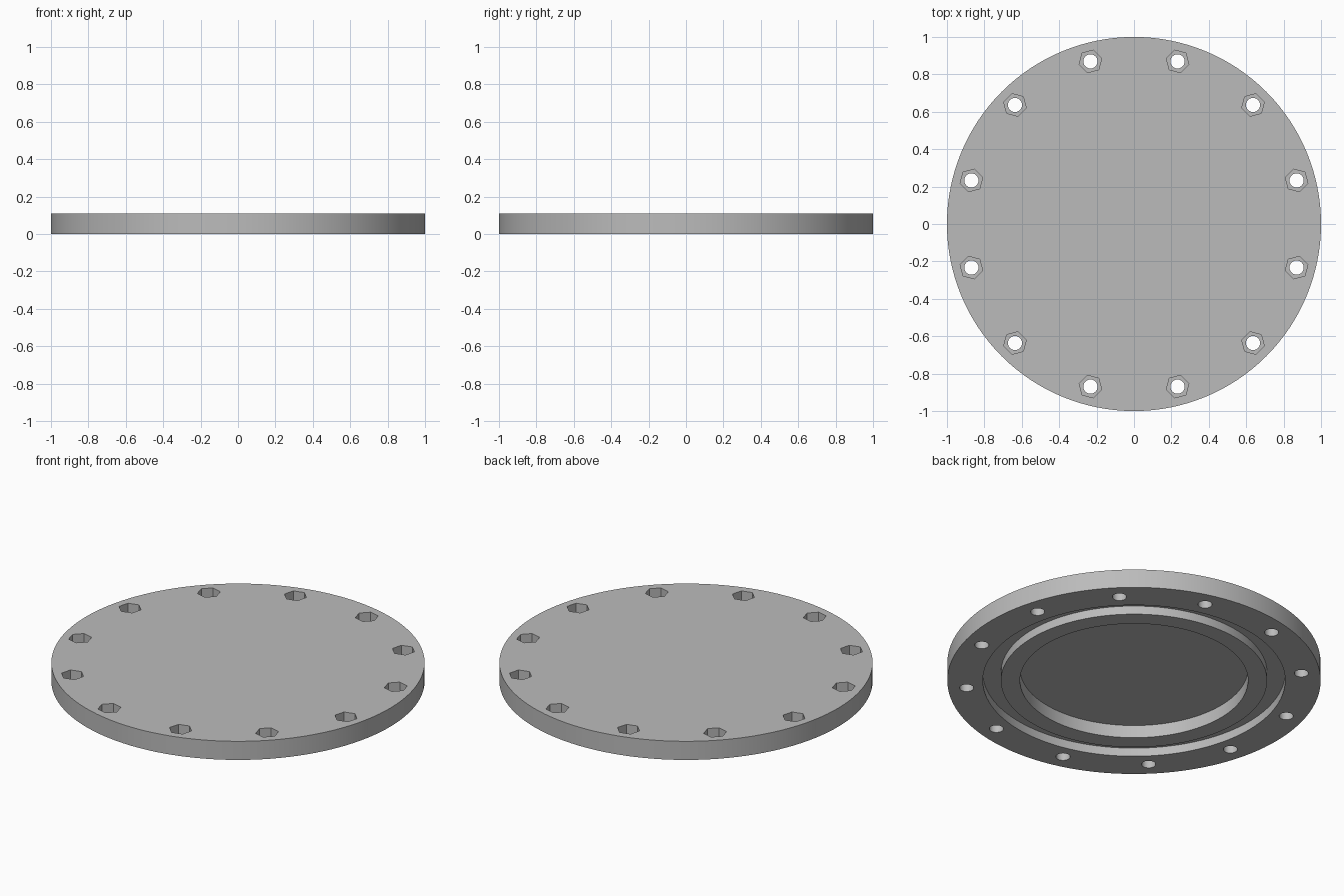
import bpy, bmesh
from math import radians, cos, sin, pi
from mathutils import Matrix

cube = bpy.data.objects.get("Cube")
if cube:
    bpy.data.objects.remove(cube, do_unlink=True)

THICK = 0.11
BOLT_RADIUS = 0.9
BOLTS = 12
SEGMENTS = 128

steel = bpy.data.materials.new("grey_steel")
steel.use_nodes = True
GREY = (0.5, 0.5, 0.5, 1)
steel.diffuse_color = GREY
steel.node_tree.nodes["Principled BSDF"].inputs["Base Color"].default_value = GREY


def add_object(name, bm):
    mesh = bpy.data.meshes.new(name)
    bmesh.ops.recalc_face_normals(bm, faces=bm.faces)
    bm.to_mesh(mesh)
    bm.free()
    obj = bpy.data.objects.new(name, mesh)
    mesh.materials.append(steel)
    bpy.context.collection.objects.link(obj)
    return obj


def lathe(name, profile):
    """Revolve (radius, height) points, closing the axis ends with flat caps."""
    bm = bmesh.new()
    rings = []
    for r, z in profile:
        rings.append([bm.verts.new((r * cos(2 * pi * i / SEGMENTS), r * sin(2 * pi * i / SEGMENTS), z))
                      for i in range(SEGMENTS)])
    for a, b in zip(rings, rings[1:]):
        for i in range(SEGMENTS):
            j = (i + 1) % SEGMENTS
            bm.faces.new((a[i], a[j], b[j], b[i]))
    bm.faces.new(rings[0])
    bm.faces.new(rings[-1])
    return add_object(name, bm)


def bolt_cutters(name, sides, radius, z0, z1):
    """A ring of prisms, each turned with its place on the bolt circle."""
    bm = bmesh.new()
    for k in range(BOLTS):
        place = (Matrix.Rotation(radians(15 + 360 / BOLTS * k), 4, 'Z')
                 @ Matrix.Translation((BOLT_RADIUS, 0, (z0 + z1) / 2)))
        bmesh.ops.create_cone(bm, cap_ends=True, segments=sides, radius1=radius,
                              radius2=radius, depth=z1 - z0, matrix=place)
    obj = add_object(name, bm)
    obj.hide_render = True
    return obj


# Cover plate: flat top, rim, sealing groove, raised ring and central recess below
cover = lathe("cover_plate", [
    (1, THICK), (1, 0),
    (0.81, 0), (0.81, 0.05),
    (0.713, 0.05), (0.713, 0),
    (0.611, 0), (0.611, 0.075),
])

# Hexagonal nut pockets on top and round bolt holes through to the underside
cutters = [
    bolt_cutters("nut_pocket_cutter", 6, 0.0625, THICK - 0.06, THICK + 0.05),
    bolt_cutters("bolt_hole_cutter", 32, 0.038, -0.05, THICK + 0.08),
]
bpy.context.view_layer.objects.active = cover
cover.select_set(True)
for cutter in cutters:
    mod = cover.modifiers.new(cutter.name, 'BOOLEAN')
    mod.operation = 'DIFFERENCE'
    mod.solver = 'EXACT'
    mod.object = cutter
    bpy.ops.object.modifier_apply(modifier=mod.name)
    bpy.data.objects.remove(cutter, do_unlink=True)

# Smooth round walls, crisp corners
bpy.ops.object.shade_smooth_by_angle(angle=radians(30))
